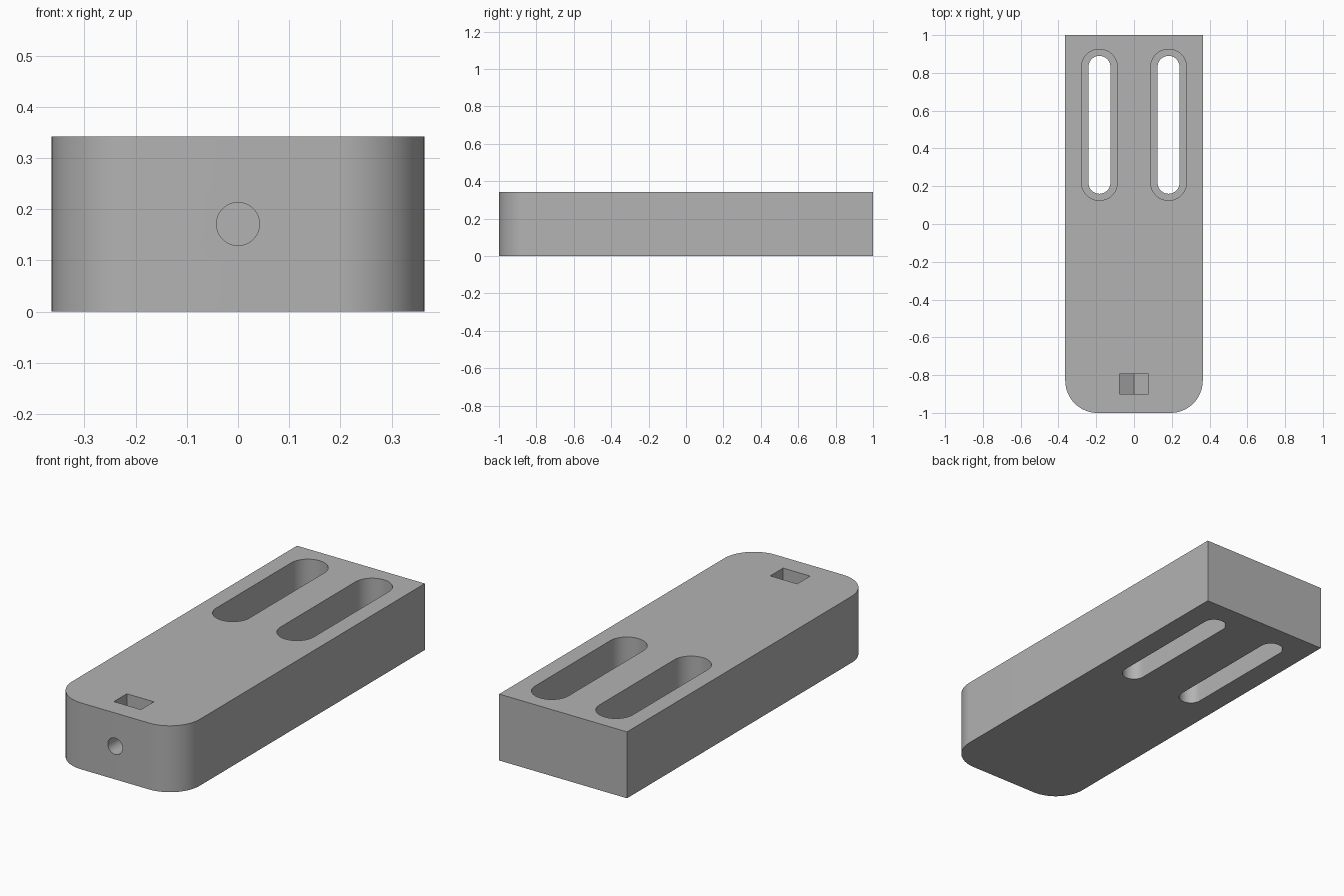
import bpy
import bmesh
from math import pi, sin, cos, radians
from mathutils import Matrix

default = bpy.data.objects.get("Cube")
if default:
    bpy.data.objects.remove(default, do_unlink=True)

HALF_W, HEIGHT, CORNER = 0.364, 0.342, 0.171
MID_Z = HEIGHT / 2

grey = bpy.data.materials.new("plain grey")
grey.use_nodes = True
grey.diffuse_color = (0.45, 0.45, 0.45, 1)
grey.node_tree.nodes["Principled BSDF"].inputs["Base Color"].default_value = grey.diffuse_color


def arc(cx, cy, r, start, end, steps=24):
    """Points along an arc, angles in units of pi."""
    return [(cx + r * cos(pi * (start + (end - start) * i / steps)),
             cy + r * sin(pi * (start + (end - start) * i / steps)))
            for i in range(steps + 1)]


def prism(name, outline, low, high, along_y=False):
    """Extrude an outline in z, or an x-z outline in y."""
    bm = bmesh.new()
    face = bm.faces.new([bm.verts.new((x, y, low)) for x, y in outline])
    new = bmesh.ops.extrude_face_region(bm, geom=[face])["geom"]
    bmesh.ops.translate(bm, vec=(0, 0, high - low),
                        verts=[v for v in new if isinstance(v, bmesh.types.BMVert)])
    if along_y:
        bm.transform(Matrix(((1, 0, 0, 0), (0, 0, 1, 0), (0, 1, 0, 0), (0, 0, 0, 1))))
    bmesh.ops.recalc_face_normals(bm, faces=bm.faces)
    mesh = bpy.data.meshes.new(name)
    bm.to_mesh(mesh)
    bm.free()
    mesh.materials.append(grey)
    obj = bpy.data.objects.new(name, mesh)
    bpy.context.collection.objects.link(obj)
    return obj


def slot(x, r, y0, y1):
    """Rounded slot outline between the given y limits."""
    return arc(x, y1 - r, r, 0, 1) + arc(x, y0 + r, r, 1, 2)


# Block with two rounded front corners
inner = HALF_W - CORNER
block = prism("body_block",
              arc(-inner, -1 + CORNER, CORNER, 1, 1.5)
              + arc(inner, -1 + CORNER, CORNER, 1.5, 2)
              + [(HALF_W, 1), (-HALF_W, 1)], 0, HEIGHT)

# Stepped slots: wide upper part, narrow through part
cutters = []
for side, x in (("left", 0.183), ("right", -0.183)):
    cutters.append(prism(side + "_slot_recess", slot(x, 0.095, 0.125, 0.925), 0.137, 0.5))
    cutters.append(prism(side + "_slot_through", slot(x, 0.058, 0.16, 0.89), -0.1, 0.4))

# Front screw hole, and the nut pocket with its pointed floor
cutters.append(prism("screw_hole", arc(0, MID_Z, 0.042, 0, 2, 48)[:-1], -1.1, -0.7, True))
w = 0.077
drop = w / cos(radians(30))
cutters.append(prism("nut_pocket",
                     [(-w, 0.5), (-w, MID_Z - drop / 2), (0, MID_Z - drop),
                      (w, MID_Z - drop / 2), (w, 0.5)], -0.9, -0.795, True))

# Cut everything out of the block
bpy.context.view_layer.objects.active = block
for cutter in cutters:
    cutter.hide_render = True
    mod = block.modifiers.new(cutter.name, "BOOLEAN")
    mod.operation, mod.solver, mod.object = "DIFFERENCE", "EXACT", cutter
    bpy.ops.object.modifier_apply(modifier=mod.name)
    bpy.data.objects.remove(cutter, do_unlink=True)

bpy.ops.object.select_all(action="DESELECT")
block.select_set(True)
bpy.ops.object.shade_smooth_by_angle(angle=radians(30))
